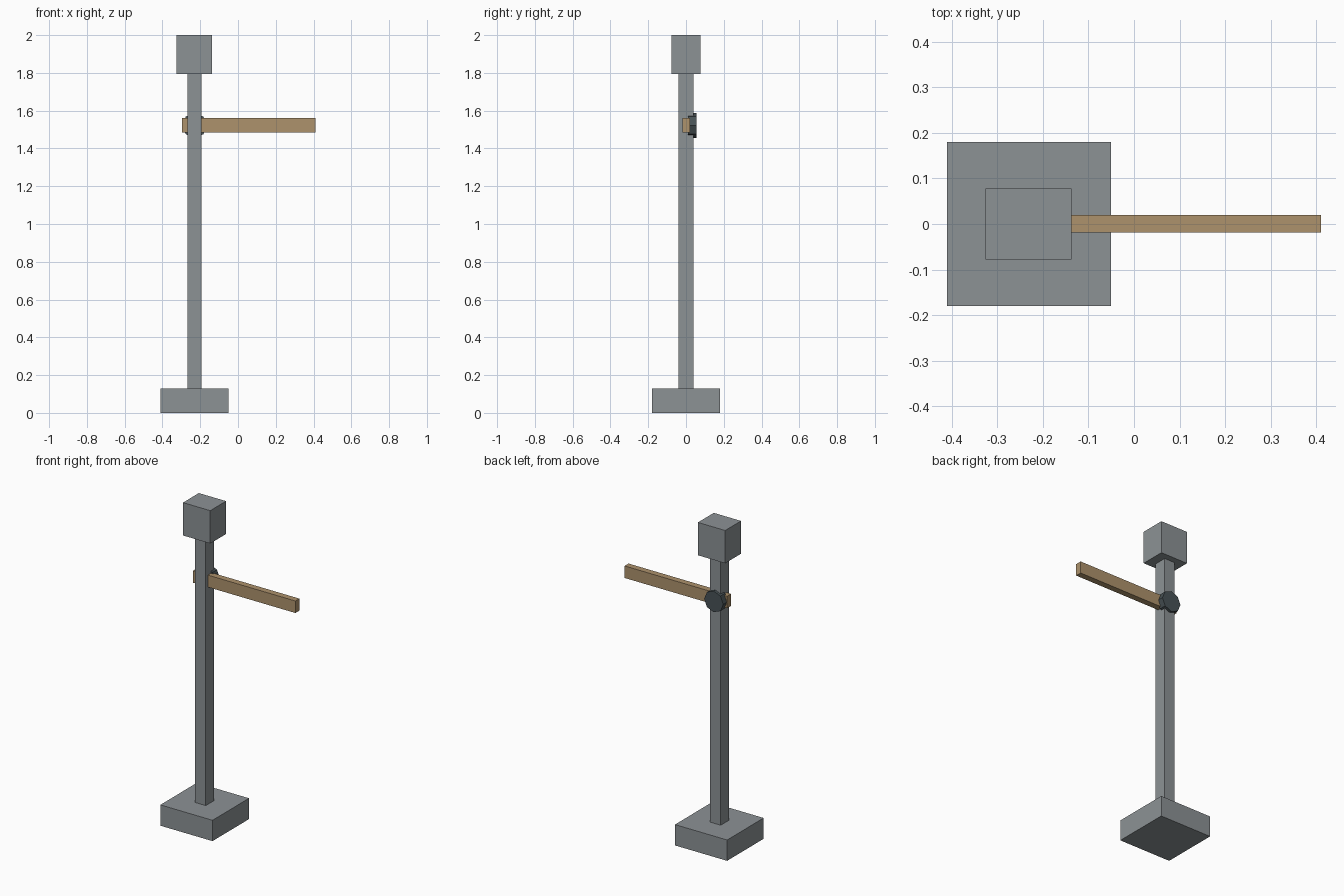
import bpy, math

if "Cube" in bpy.data.objects:
    bpy.data.objects.remove(bpy.data.objects["Cube"])


def material(name, rgb):
    # sRGB 0-255 to linear
    m = bpy.data.materials.new(name)
    lin = [(c / 255 / 12.92) if c < 11 else ((c / 255 + 0.055) / 1.055) ** 2.4 for c in rgb]
    m.diffuse_color = (*lin, 1)
    m.use_nodes = True
    m.node_tree.nodes["Principled BSDF"].inputs["Base Color"].default_value = m.diffuse_color
    return m


grey = material("grey metal", (140, 146, 149))
wood = material("tan wood", (173, 146, 108))
dark = material("dark slate", (72, 82, 86))


def box(name, lo, hi, mat):
    bpy.ops.mesh.primitive_cube_add(size=1, location=[(a + b) / 2 for a, b in zip(lo, hi)])
    o = bpy.context.object
    o.name = name
    o.scale = [b - a for a, b in zip(lo, hi)]
    bpy.ops.object.transform_apply(location=False, rotation=False, scale=True)
    o.data.materials.append(mat)


def disc(name, radius, y0, y1, sides, mat):
    bpy.ops.mesh.primitive_cylinder_add(vertices=sides, radius=radius, depth=y1 - y0,
                                        location=(-0.23, (y0 + y1) / 2, 1.522),
                                        rotation=(math.pi / 2, 0, 0))
    o = bpy.context.object
    o.name = name
    o.data.materials.append(mat)


# Stand
box("base", (-0.41, -0.18, 0), (-0.05, 0.18, 0.13), grey)
box("post", (-0.267, -0.041, 0.13), (-0.194, 0.039, 1.795), grey)
box("head", (-0.325, -0.078, 1.795), (-0.137, 0.078, 2.0), grey)

# Arm through the post, with its pivot on the back
box("arm", (-0.297, -0.019, 1.485), (0.41, 0.02, 1.56), wood)
disc("pivot", 0.066, 0.01, 0.055, 8, dark)
